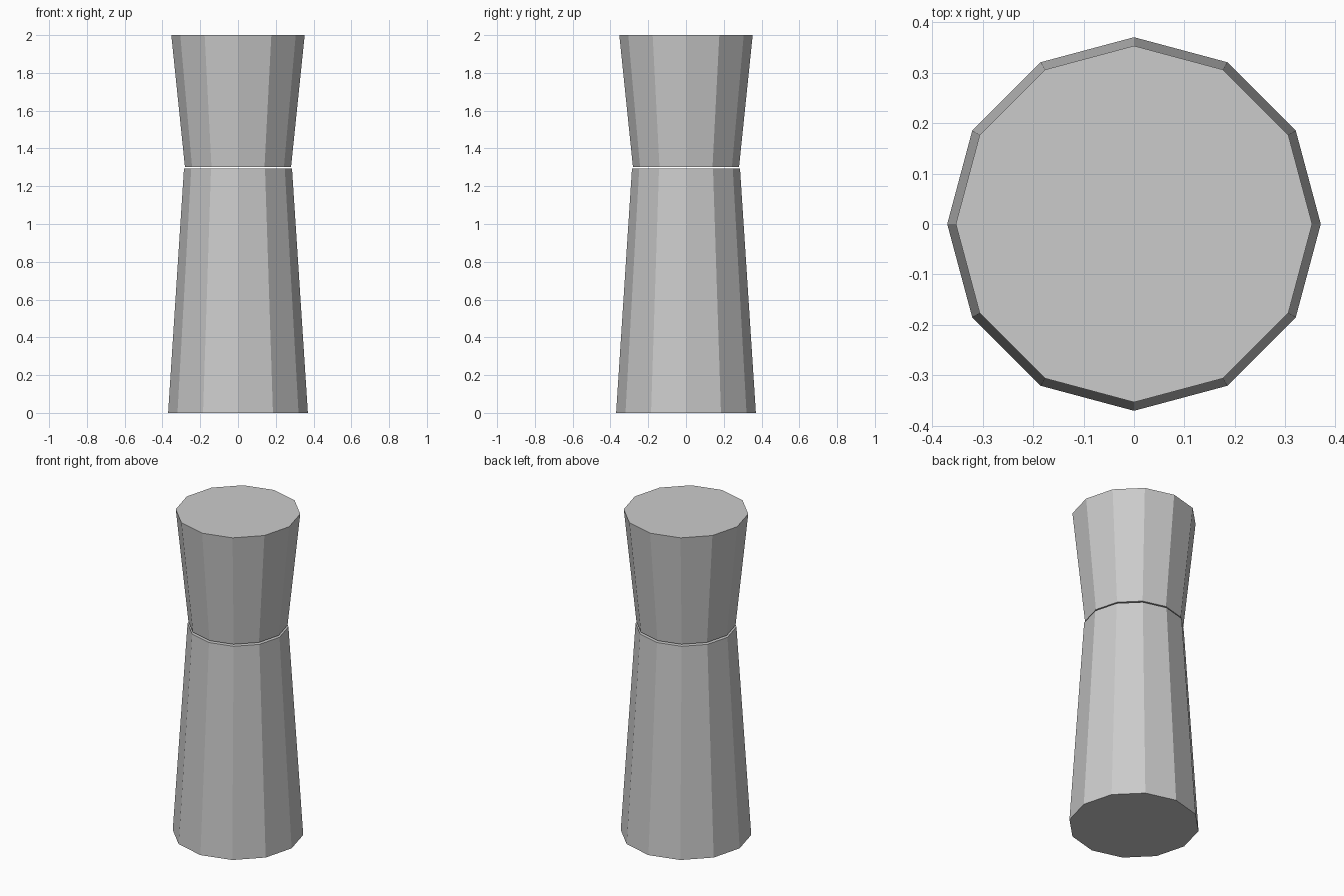
import bpy, bmesh
from math import cos, sin, tau

if "Cube" in bpy.data.objects:
    bpy.data.objects.remove(bpy.data.objects["Cube"])

SIDES = 12


def frustum(name, r_bottom, r_top, z_bottom, z_top):
    """Closed, flat-shaded tapered prism with a corner on the x axis."""
    bm = bmesh.new()
    rings = [[bm.verts.new((r * cos(tau * i / SIDES), r * sin(tau * i / SIDES), z))
              for i in range(SIDES)]
             for r, z in ((r_bottom, z_bottom), (r_top, z_top))]
    low, high = rings
    for i in range(SIDES):
        j = (i + 1) % SIDES
        bm.faces.new((low[i], low[j], high[j], high[i]))
    bm.faces.new(low[::-1])
    bm.faces.new(high)
    mesh = bpy.data.meshes.new(name)
    bm.to_mesh(mesh)
    bm.free()
    obj = bpy.data.objects.new(name, mesh)
    bpy.context.collection.objects.link(obj)
    return obj


# Long lower body, narrowing upward
frustum("lower_body", 0.37, 0.286, 0.0, 1.293)

# Shorter upper part, flaring upward above a thin gap
frustum("upper_body", 0.281, 0.353, 1.303, 2.0)
